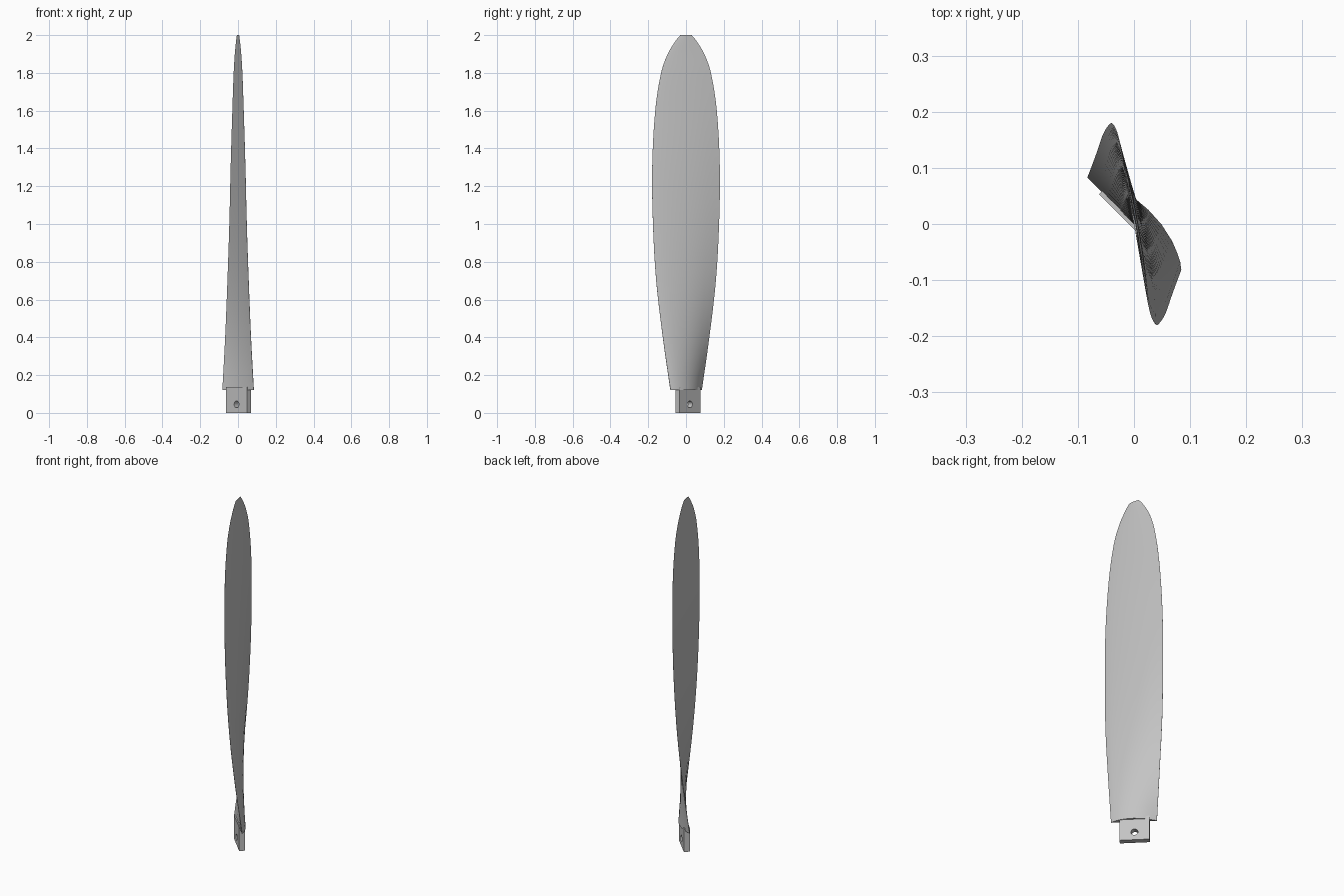
import bpy, bmesh, math

cube = bpy.data.objects.get("Cube")
if cube:
    bpy.data.objects.remove(cube, do_unlink=True)

grey = bpy.data.materials.new("plain_grey")
grey.use_nodes = True
colour = (0.55, 0.55, 0.55, 1)
grey.diffuse_color = colour
grey.node_tree.nodes["Principled BSDF"].inputs["Base Color"].default_value = colour

# Blade stations: height, half chord in x, half chord in y, thickness
stations = [
    (0.12, 0.083, 0.083, 0.036), (0.4, 0.068, 0.123, 0.027),
    (0.7, 0.056, 0.158, 0.020), (1.0, 0.046, 0.175, 0.016),
    (1.3, 0.039, 0.179, 0.013), (1.6, 0.030, 0.163, 0.009),
    (1.8, 0.023, 0.132, 0.007), (1.9, 0.017, 0.097, 0.005),
    (1.97, 0.010, 0.055, 0.004), (2.0, 0.006, 0.030, 0.003),
]
# Section: chord fraction from leading edge, share of thickness
section = [(0, .05), (.05, .3), (.12, .52), (.2, .73), (.35, .95), (.5, 1),
           (.65, .9), (.8, .62), (.92, .27), (1, .04)]


def slope(i):
    a, b = stations[max(i - 1, 0)], stations[min(i + 1, len(stations) - 1)]
    return [(q - p) / (b[0] - a[0]) for p, q in zip(a, b)]


def smooth_stations(steps):
    """Hermite curve through the stations."""
    rows = []
    for i in range(len(stations) - 1):
        a, b, ma, mb = stations[i], stations[i + 1], slope(i), slope(i + 1)
        h = b[0] - a[0]
        for k in range(steps):
            t = k / steps
            w = t * t * (3 - 2 * t)
            rows.append([p + (q - p) * w + h * (t * (1 - t) ** 2 * m - t * t * (1 - t) * n)
                         for p, q, m, n in zip(a, b, ma, mb)])
    return rows + [list(stations[-1])]


# Twisted blade: flat face towards -x, rounded face towards +x
bm = bmesh.new()
rings = []
for z, hx, hy, thick in smooth_stations(4):
    half = math.hypot(hx, hy)
    dx, dy = hx / half, -hy / half

    def point(u, offset):
        s = half * (1 - 2 * u)
        return bm.verts.new((s * dx - offset * dy, s * dy + offset * dx, z))

    ring = [point(u, f * thick) for u, f in section]
    ring += [point(u, 0) for u, f in reversed(section)]
    rings.append(ring)
for low, high in zip(rings, rings[1:]):
    for i in range(len(low)):
        j = (i + 1) % len(low)
        bm.faces.new((low[i], low[j], high[j], high[i]))
bm.faces.new(rings[0])
bm.faces.new(rings[-1])
bmesh.ops.recalc_face_normals(bm, faces=bm.faces)
mesh = bpy.data.meshes.new("blade")
bm.to_mesh(mesh)
bm.free()
mesh.materials.append(grey)
blade = bpy.data.objects.new("blade", mesh)
bpy.context.collection.objects.link(blade)

# Root tab: rectangle outline with a round bolt hole, extruded
curve = bpy.data.curves.new("root_tab", "CURVE")
curve.dimensions = "2D"
curve.fill_mode = "BOTH"
curve.extrude = 0.016


def outline(points):
    spline = curve.splines.new("POLY")
    spline.points.add(len(points) - 1)
    for p, (x, y) in zip(spline.points, points):
        p.co = (x, y, 0, 1)
    spline.use_cyclic_u = True


outline([(-.077, 0), (.077, 0), (.077, .137), (-.077, .137)])
angles = [math.tau * i / 24 for i in range(24)]
outline([(.018 * math.cos(a), .045 + .018 * math.sin(a)) for a in angles])
curve.materials.append(grey)
tab = bpy.data.objects.new("root_tab", curve)
tab.location = (0.0035, 0.010, 0)
tab.rotation_euler = (math.pi / 2, 0, -math.pi / 4)
bpy.context.collection.objects.link(tab)

bpy.ops.object.select_all(action="DESELECT")
tab.select_set(True)
bpy.context.view_layer.objects.active = tab
bpy.ops.object.convert(target="MESH")

# Smooth shading with crisp edges
for part in (bpy.data.objects["root_tab"], blade):
    bpy.ops.object.select_all(action="DESELECT")
    part.select_set(True)
    bpy.context.view_layer.objects.active = part
    bpy.ops.object.shade_smooth_by_angle(angle=math.radians(30))
